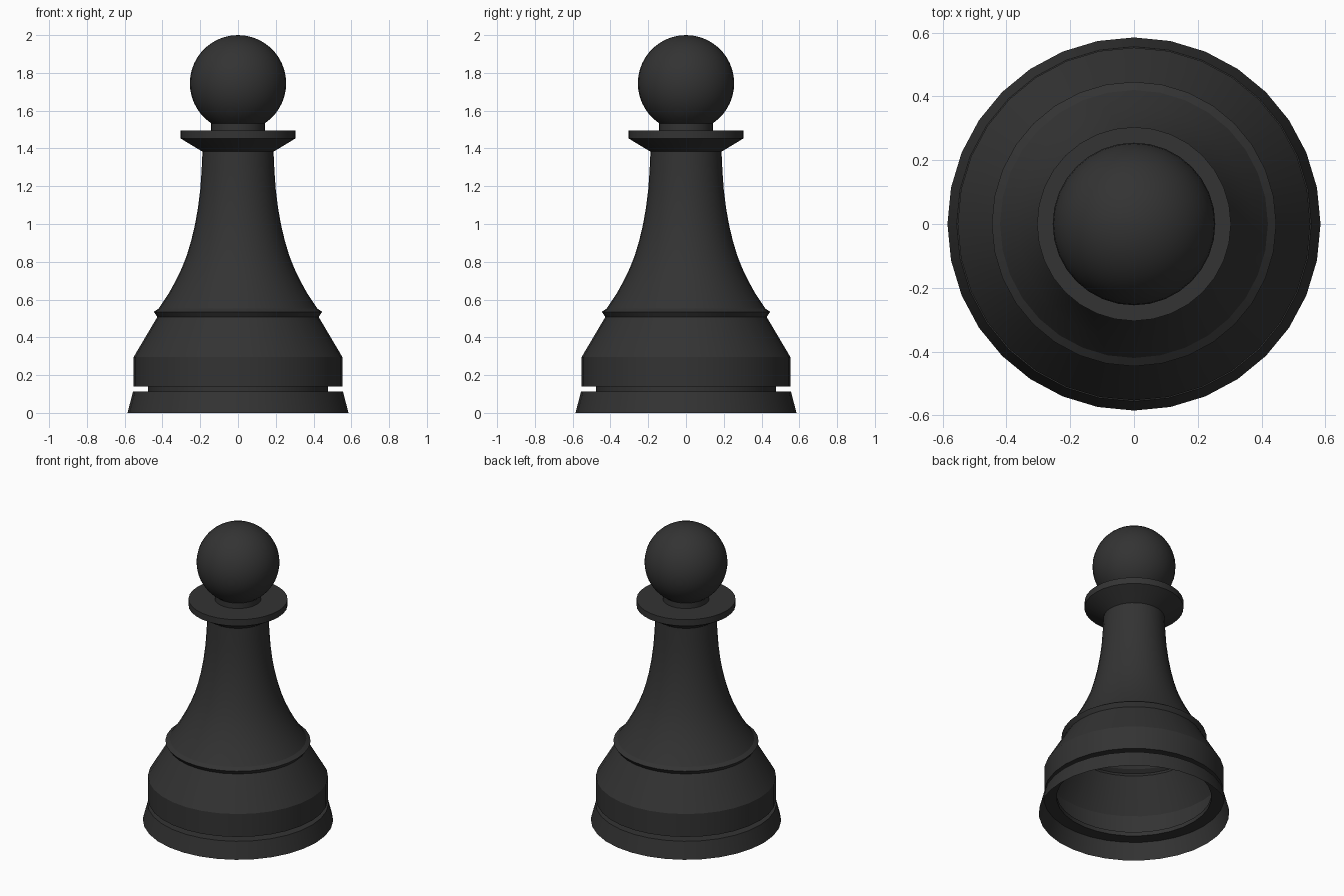
import bpy, bmesh, math

if "Cube" in bpy.data.objects:
    bpy.data.objects.remove(bpy.data.objects["Cube"])

SIDES = 32

black = bpy.data.materials.new("black")
black.diffuse_color = (0.033, 0.033, 0.033, 1)
black.use_nodes = True
black.node_tree.nodes["Principled BSDF"].inputs["Base Color"].default_value = black.diffuse_color


def lathe(name, profile):
    """Spin (radius, height) points, listed bottom to top, around z."""
    bm = bmesh.new()
    rings = []
    for r, z in profile:
        if r < 1e-5:
            rings.append([bm.verts.new((0, 0, z))] * SIDES)
        else:
            rings.append([bm.verts.new((r * math.cos(2 * math.pi * i / SIDES),
                                        r * math.sin(2 * math.pi * i / SIDES), z))
                          for i in range(SIDES)])
    for low, high in zip(rings, rings[1:]):
        for i in range(SIDES):
            j = (i + 1) % SIDES
            corners = list(dict.fromkeys((low[i], low[j], high[j], high[i])))
            bm.faces.new(corners)
    mesh = bpy.data.meshes.new(name)
    bm.to_mesh(mesh)
    bm.free()
    mesh.materials.append(black)
    ob = bpy.data.objects.new(name, mesh)
    bpy.context.collection.objects.link(ob)
    bpy.ops.object.select_all(action='DESELECT')
    ob.select_set(True)
    bpy.context.view_layer.objects.active = ob
    bpy.ops.object.shade_smooth_by_angle(angle=math.radians(30))
    return ob


# Flared foot, open underneath, with the groove above it
lathe("foot", [(0.585, 0), (0.556, 0.112), (0.476, 0.112), (0.476, 0.14)])

# Drum, sloping shoulder and thin ridge
lathe("base_drum", [(0.476, 0.14), (0.553, 0.14), (0.553, 0.295),
                    (0.427, 0.508), (0.446, 0.535), (0.420, 0.552)])

# Concave stem
lathe("stem", [(0.420, 0.552), (0.368, 0.63), (0.327, 0.705), (0.296, 0.77),
               (0.270, 0.837), (0.247, 0.915), (0.228, 0.995), (0.212, 1.085),
               (0.200, 1.18), (0.193, 1.28), (0.188, 1.383)])

# Collar disc with tapered underside, and short neck
lathe("collar", [(0.188, 1.383), (0.304, 1.453), (0.304, 1.496),
                 (0.142, 1.496), (0.142, 1.533)])

# Ball head, starting where it meets the neck
R, CZ, ROWS = 0.255, 1.745, 18
start = -math.acos(0.142 / R)
head = []
for k in range(ROWS + 1):
    a = start + (math.pi / 2 - start) * k / ROWS
    head.append((R * math.cos(a), CZ + R * math.sin(a)))
lathe("head", head)
